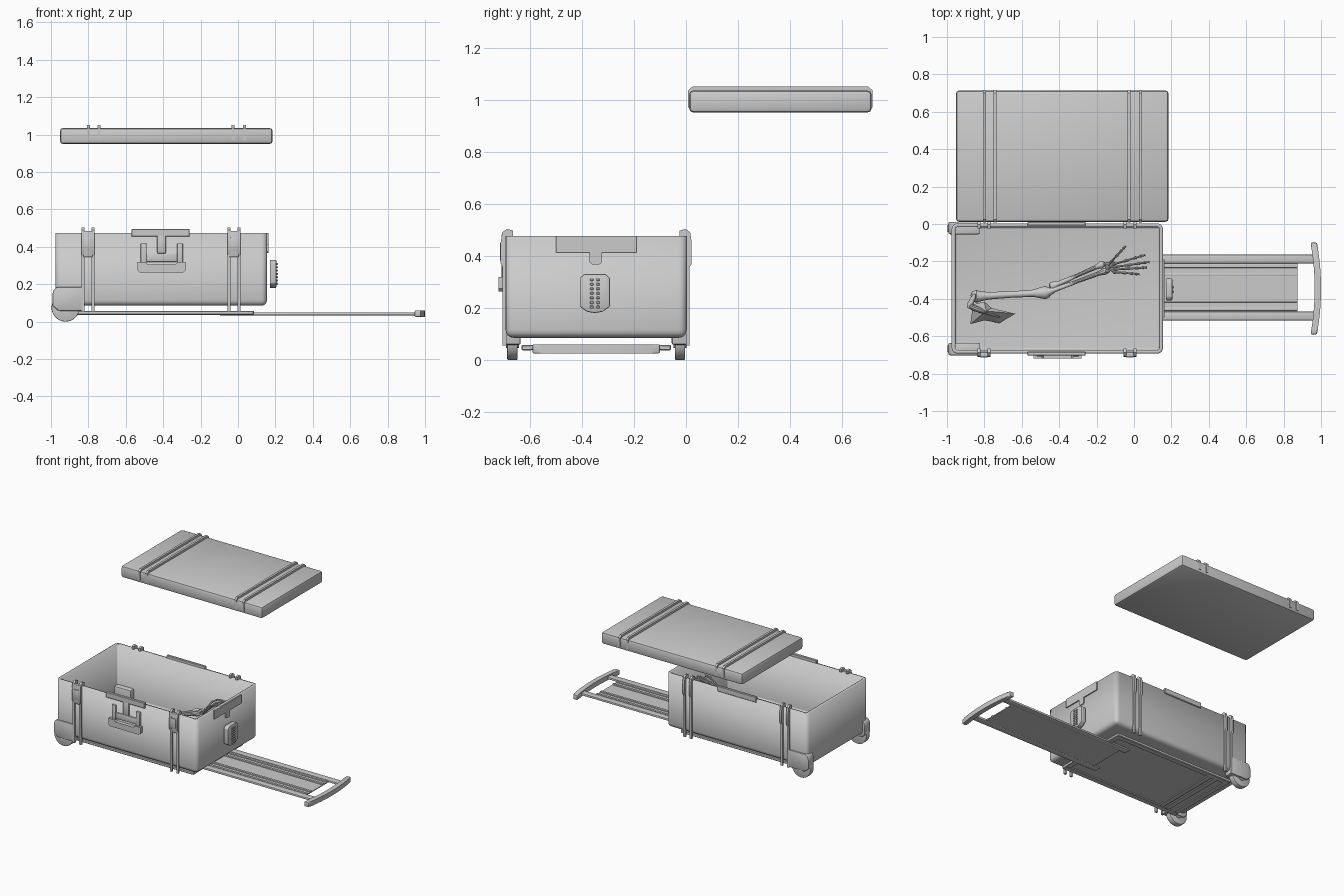
import bpy, bmesh, math
from mathutils import Vector

YC = -0.345   # centre line of the trunk


def finish(name, bm, smooth=True):
    bmesh.ops.recalc_face_normals(bm, faces=bm.faces[:])
    me = bpy.data.meshes.new(name)
    bm.to_mesh(me)
    bm.free()
    ob = bpy.data.objects.new(name, me)
    bpy.context.collection.objects.link(ob)
    if smooth:
        bpy.ops.object.select_all(action='DESELECT')
        bpy.context.view_layer.objects.active = ob
        ob.select_set(True)
        bpy.ops.object.shade_smooth_by_angle(angle=math.radians(35))
    return ob


def box_bm(x0, x1, y0, y1, z0, z1):
    bm = bmesh.new()
    bmesh.ops.create_cube(bm, size=1)
    for v in bm.verts:
        v.co = Vector((x0 if v.co.x < 0 else x1, y0 if v.co.y < 0 else y1, z0 if v.co.z < 0 else z1))
    return bm


def box(name, x0, x1, y0, y1, z0, z1, bev=0.0, seg=2):
    bm = box_bm(x0, x1, y0, y1, z0, z1)
    if bev:
        bmesh.ops.bevel(bm, geom=bm.edges[:], offset=bev, segments=seg, profile=0.5, affect='EDGES')
    return finish(name, bm)


def prism(name, pts, axis, a, b, bev=0.0):
    """Extrude a 2D outline along an axis (0=x: yz outline, 1=y: xz, 2=z: xy)."""
    bm = bmesh.new()

    def put(p, d):
        c = list(p)
        c.insert(axis, d)
        return bm.verts.new(c)
    lo, hi = [put(p, a) for p in pts], [put(p, b) for p in pts]
    bm.faces.new(lo)
    bm.faces.new(hi)
    n = len(pts)
    for i in range(n):
        bm.faces.new((lo[i], lo[(i + 1) % n], hi[(i + 1) % n], hi[i]))
    if bev:
        bmesh.ops.bevel(bm, geom=bm.edges[:], offset=bev, segments=2, profile=0.5, affect='EDGES')
    return finish(name, bm)


def bone(name, p, q, profile, n=10):
    """Round bone from p to q; profile is a list of (fraction, radius)."""
    p, q = Vector(p), Vector(q)
    rot = (q - p).to_track_quat('Z', 'Y')
    bm = bmesh.new()
    rings = []
    for t, r in profile:
        rings.append([bm.verts.new(p.lerp(q, t) + rot @ Vector(
            (r * math.cos(2 * math.pi * i / n), r * math.sin(2 * math.pi * i / n), 0))) for i in range(n)])
    for a, b in zip(rings, rings[1:]):
        for i in range(n):
            bm.faces.new((a[i], a[(i + 1) % n], b[(i + 1) % n], b[i]))
    bm.faces.new(rings[0])
    bm.faces.new(rings[-1])
    return finish(name, bm)


def flip(y):
    return 2 * YC - y


# Open trunk body with rounded vertical and bottom edges
bm = box_bm(-0.975, 0.155, -0.693, 0.003, 0.085, 0.475)
low = [e for e in bm.edges if min(v.co.z for v in e.verts) < 0.2]
bmesh.ops.bevel(bm, geom=low, offset=0.03, segments=4, profile=0.5, affect='EDGES')
bmesh.ops.delete(bm, geom=[f for f in bm.faces if all(v.co.z > 0.47 for v in f.verts)], context='FACES')
body = finish("trunk_body", bm)
sol = body.modifiers.new("wall", 'SOLIDIFY')
sol.thickness, sol.offset = 0.02, -1

# Lid floating above and behind, with raised ribs
box("lid", -0.952, 0.185, 0.012, 0.713, 0.95, 1.035, 0.016, 2)
for x in (-0.80, -0.742, -0.027, 0.035):
    prism("lid_rib", [(0.008, 0.97), (0.717, 0.97), (0.717, 1.035), (0.70, 1.05), (0.025, 1.05), (0.008, 1.035)],
          0, x - 0.008, x + 0.008)

# Straps, latches in front and hinge fins behind
fin = [(-0.665, 0.475), (-0.665, 0.497), (-0.688, 0.503), (-0.706, 0.49), (-0.712, 0.45),
       (-0.712, 0.37), (-0.692, 0.335), (-0.688, 0.335), (-0.688, 0.475)]
for cx in (-0.802, -0.021):
    for s in (-1, 1):
        a, b = cx + s * 0.026 - 0.008, cx + s * 0.026 + 0.008
        box("front_strap", a, b, -0.704, -0.69, 0.055, 0.47)
        box("back_strap", a, b, 0.0, 0.014, 0.055, 0.47)
        prism("latch_side", fin, 0, a, b)
        prism("hinge_fin", [(flip(y), z) for y, z in fin], 0, a, b)
    box("latch_body", cx - 0.026, cx + 0.026, -0.709, -0.685, 0.345, 0.485, 0.006)
    box("latch_lever", cx - 0.02, cx + 0.02, -0.715, -0.70, 0.38, 0.45, 0.004)

# Catch plates on the front, back and right end
box("front_catch_plate", -0.57, -0.258, -0.704, -0.683, 0.455, 0.495, 0.003, 1)
box("front_catch_tab", -0.432, -0.386, -0.704, -0.69, 0.365, 0.46, 0.004)
box("back_catch_plate", -0.57, -0.258, -0.008, 0.01, 0.455, 0.495, 0.003, 1)
prism("end_catch_plate", [(-0.5, 0.475), (-0.5, 0.412), (-0.37, 0.412), (-0.37, 0.375), (-0.36, 0.367),
                          (-0.332, 0.367), (-0.322, 0.375), (-0.322, 0.412), (-0.19, 0.412), (-0.19, 0.475)],
      0, 0.15, 0.163)

# Front carry handle: backing frame and protruding grip
for x in (-0.505, -0.31):
    box("handle_arm", x - 0.016, x + 0.016, -0.708, -0.69, 0.29, 0.418, 0.005)
box("handle_crossbar", -0.49, -0.325, -0.702, -0.69, 0.32, 0.365, 0.004)
prism("handle_grip", [(-0.537, 0.318), (-0.537, 0.275), (-0.525, 0.263), (-0.293, 0.263), (-0.281, 0.275),
                      (-0.281, 0.318), (-0.325, 0.318), (-0.335, 0.305), (-0.483, 0.305), (-0.493, 0.318)],
      1, -0.72, -0.692)

# End handle pad with two columns of studs
pad = [(-0.408, 0.315), (-0.39, 0.33), (-0.31, 0.33), (-0.292, 0.315), (-0.292, 0.205),
       (-0.32, 0.185), (-0.35, 0.18), (-0.38, 0.185), (-0.408, 0.205)]
prism("end_handle_pad", pad, 0, 0.17, 0.205, 0.005)
for y in (-0.362, -0.338):
    for i in range(7):
        z = 0.203 + i * 0.0175
        box("pad_stud", 0.2, 0.213, y - 0.006, y + 0.006, z - 0.005, z + 0.005, 0.002, 1)

# Wheels and corner housings
for s in (-1, 1):
    y = YC + s * 0.322
    prism("wheel", [(-0.922 + 0.075 * math.cos(i * math.pi / 16), 0.075 + 0.075 * math.sin(i * math.pi / 16))
                    for i in range(32)], 1, y - 0.02, y + 0.02, 0.004)
    prism("wheel_hub", [(-0.922 + 0.03 * math.cos(i * math.pi / 8), 0.075 + 0.03 * math.sin(i * math.pi / 8))
                        for i in range(16)], 1, y - 0.025, y + 0.025)
    ys = sorted((YC + s * 0.29, YC + s * 0.357))
    prism("wheel_housing", [(-0.825, 0.058), (-0.825, 0.185), (-0.965, 0.185), (-0.983, 0.175), (-0.992, 0.15),
                            (-0.992, 0.085), (-0.96, 0.058)], 1, ys[0], ys[1], 0.008)

# Frame under the trunk that guides the pull handle
box("guide_panel", -0.86, 0.06, -0.61, -0.085, 0.045, 0.057)
for s in (-1, 1):
    ys = sorted((YC + s * 0.245, YC + s * 0.287))
    box("guide_side_bar", -0.88, 0.085, ys[0], ys[1], 0.036, 0.058, 0.004, 1)
for x in (-0.86, -0.78, -0.73, 0.065):
    box("guide_cross_bar", x - 0.02, x + 0.02, -0.60, -0.09, 0.038, 0.058, 0.003, 1)

# Telescopic pull handle: rails, ribbed slide plate and curved grip
for y in (-0.187, -0.492):
    box("pull_rail", -0.1, 0.97, y - 0.024, y + 0.024, 0.034, 0.05, 0.005)
box("slide_plate", -0.05, 0.875, -0.47, -0.208, 0.036, 0.042)
for y in (-0.225, -0.27, -0.41, -0.455):
    box("slide_rib", -0.05, 0.875, y - 0.009, y + 0.009, 0.036, 0.05, 0.004)
t = [i / 8 - 1 for i in range(17)]
outer = [(1.0 - 0.022 * k * k, YC + 0.245 * k) for k in t]
prism("pull_grip", outer + [(x - 0.034, y) for x, y in reversed(outer)], 2, 0.025, 0.06, 0.006)

# Skeleton arm lying in the trunk
shoulder, elbow, wrist = (-0.853, -0.388, 0.2), (-0.462, -0.366, 0.2), (-0.145, -0.235, 0.28)
bone("humerus", shoulder, elbow, [(-0.05, 0.012), (-0.03, 0.026), (0.03, 0.034), (0.09, 0.026), (0.2, 0.02),
     (0.5, 0.017), (0.8, 0.019), (0.91, 0.03), (0.97, 0.035), (1.02, 0.027), (1.04, 0.01)], 14)
long_bone = [(-0.04, 0.01), (0, 0.024), (0.06, 0.022), (0.15, 0.013), (0.5, 0.01),
             (0.85, 0.012), (0.94, 0.019), (1, 0.014), (1.02, 0.006)]
bone("ulna", (-0.475, -0.37, 0.205), (-0.135, -0.245, 0.28), long_bone)
bone("radius_bone", (-0.44, -0.335, 0.2), (-0.16, -0.212, 0.28), long_bone)
for i in range(6):
    x, y = -0.143 + 0.026 * (i // 3), -0.215 - 0.018 * (i % 3) + 0.008 * (i // 3)
    bone("wrist_bone", (x - 0.012, y, 0.285), (x + 0.014, y, 0.29), [(0, 0.005), (0.3, 0.012), (0.7, 0.012), (1, 0.005)], 8)
finger = [(0, 0.008), (0.1, 0.009), (0.3, 0.005), (0.75, 0.005), (0.92, 0.008), (1, 0.005)]
tips = [(-0.045, -0.118), (0.06, -0.165), (0.083, -0.203), (0.07, -0.232), (0.03, -0.268)]
for k, (tx, ty) in enumerate(tips):
    a = Vector((-0.125 + 0.008 * min(k, 2), -0.205 - 0.013 * k, 0.29))
    b = Vector((tx, ty, 0.385 if k else 0.35))
    cuts = (0, 0.42, 0.7, 0.87, 1)
    path = [a.lerp(b, c) + Vector((0, 0, 0.03 * math.sin(math.pi * c))) for c in cuts]
    for p, q in zip(path, path[1:]):
        bone("finger_bone", p, q, finger, 8)

# Shoulder blade with a raised spine, plus socket and collar stub
rim = [(-0.86, -0.43, 0.2), (-0.8, -0.415, 0.23), (-0.76, -0.45, 0.2), (-0.634, -0.48, 0.16),
       (-0.72, -0.53, 0.13), (-0.8, -0.515, 0.15), (-0.875, -0.535, 0.14)]
bm = bmesh.new()
top, bot = bm.verts.new((-0.79, -0.465, 0.24)), bm.verts.new((-0.79, -0.475, 0.165))
vs = [bm.verts.new(p) for p in rim]
for i in range(len(vs)):
    for c in (top, bot):
        bm.faces.new((vs[i], vs[(i + 1) % len(vs)], c))
finish("shoulder_blade", bm, False)
bone("blade_spine", (-0.88, -0.44, 0.25), (-0.72, -0.5, 0.19), [(0, 0.012), (0.2, 0.016), (0.6, 0.009), (1, 0.004)])
bone("collar_stub", (-0.885, -0.45, 0.24), (-0.85, -0.375, 0.25), [(0, 0.008), (0.3, 0.016), (0.7, 0.013), (1, 0.006)])
